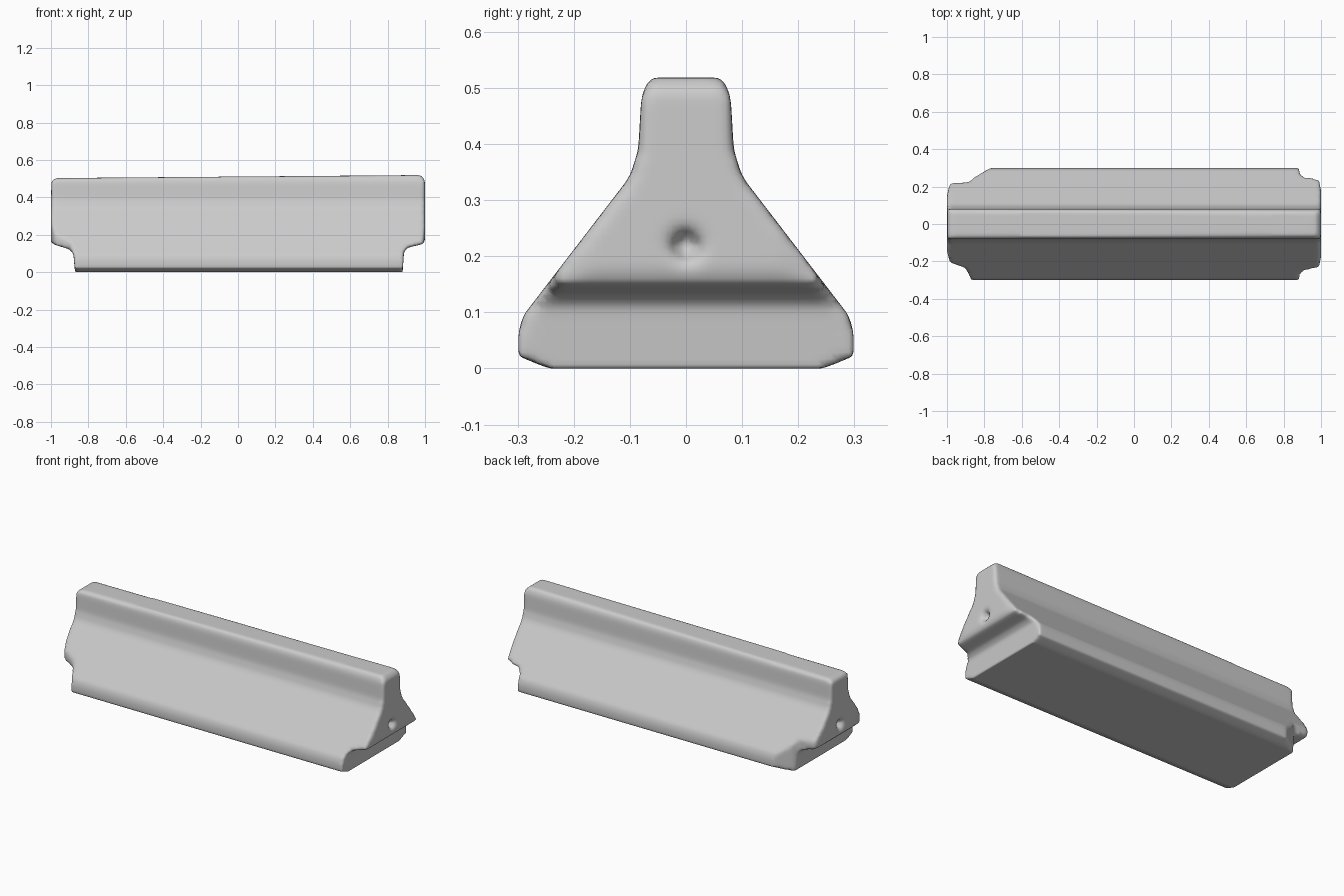
import bpy, bmesh, math
from mathutils import Vector, Matrix

if "Cube" in bpy.data.objects:
    bpy.data.objects.remove(bpy.data.objects["Cube"])


def prism(name, points, place, half):
    """Extrude a closed outline between -half and +half along its own normal."""
    bm = bmesh.new()
    face = bm.faces.new([bm.verts.new(place(a, b, -half)) for a, b in points])
    out = bmesh.ops.extrude_face_region(bm, geom=[face])
    move = place(0, 0, half) - place(0, 0, -half)
    bmesh.ops.translate(bm, vec=move,
                        verts=[v for v in out["geom"] if isinstance(v, bmesh.types.BMVert)])
    bmesh.ops.recalc_face_normals(bm, faces=bm.faces)
    return add_object(name, bm)


def add_object(name, bm):
    mesh = bpy.data.meshes.new(name)
    bm.to_mesh(mesh)
    bm.free()
    obj = bpy.data.objects.new(name, mesh)
    bpy.context.collection.objects.link(obj)
    return obj


def boolean(target, cutter, operation):
    mod = target.modifiers.new(cutter.name, "BOOLEAN")
    mod.object = cutter
    mod.operation = operation
    mod.solver = "EXACT"
    cutter.hide_render = True
    cutter.hide_set(True)


# Barrier cross-section, mirrored about y = 0
half_section = [(0.245, 0.0), (0.299, 0.022), (0.299, 0.06), (0.292, 0.092),
                (0.10, 0.342), (0.085, 0.39), (0.08, 0.48), (0.072, 0.506), (0.052, 0.53)]
section = half_section + [(-y, z) for y, z in reversed(half_section)]
barrier = prism("barrier_body", section, lambda y, z, x: Vector((x, y, z)), 1.1)

# Front silhouette: undercut ends and a slightly rising top edge
side = [(-0.872, 0.0), (0.88, 0.0), (0.888, 0.112), (0.91, 0.132), (0.99, 0.15),
        (1.001, 0.175), (0.999, 0.495), (0.975, 0.519), (-0.97, 0.503), (-0.998, 0.49),
        (-1.001, 0.165), (-0.985, 0.148), (-0.90, 0.122), (-0.88, 0.10)]
side_cutter = prism("end_profile_cutter", side, lambda x, z, y: Vector((x, y, z)), 0.5)
boolean(barrier, side_cutter, "INTERSECT")

# Plan outline: trimmed corners, one of them broken off further
plan = [(-0.872, -0.31), (0.89, -0.31), (0.90, -0.25), (0.99, -0.23), (1.02, -0.06),
        (1.02, 0.06), (0.99, 0.235), (0.90, 0.262), (0.89, 0.31), (-0.75, 0.31),
        (-0.86, 0.245), (-0.88, 0.222), (-0.985, 0.218), (-1.02, 0.06), (-1.02, -0.06),
        (-0.985, -0.205), (-0.90, -0.235)]
plan_cutter = prism("plan_cutter", plan, lambda x, y, z: Vector((x, y, z + 0.25)), 0.6)
boolean(barrier, plan_cutter, "INTERSECT")

# Small tapered connector socket in each end
for sign, label in ((-1, "left"), (1, "right")):
    bm = bmesh.new()
    bmesh.ops.create_cone(
        bm, cap_ends=True, segments=12, radius1=0.012, radius2=0.05, depth=0.06,
        matrix=Matrix.Translation((sign * 0.992, 0, 0.22))
        @ Matrix.Rotation(sign * math.pi / 2, 4, "Y"))
    boolean(barrier, add_object(label + "_socket_cutter", bm), "DIFFERENCE")

# Soften into one worn, cast surface
remesh = barrier.modifiers.new("cast_surface", "REMESH")
remesh.mode = "VOXEL"
remesh.voxel_size = 0.011
remesh.use_smooth_shade = True
smooth = barrier.modifiers.new("worn_edges", "SMOOTH")
smooth.factor = 0.5
smooth.iterations = 5
